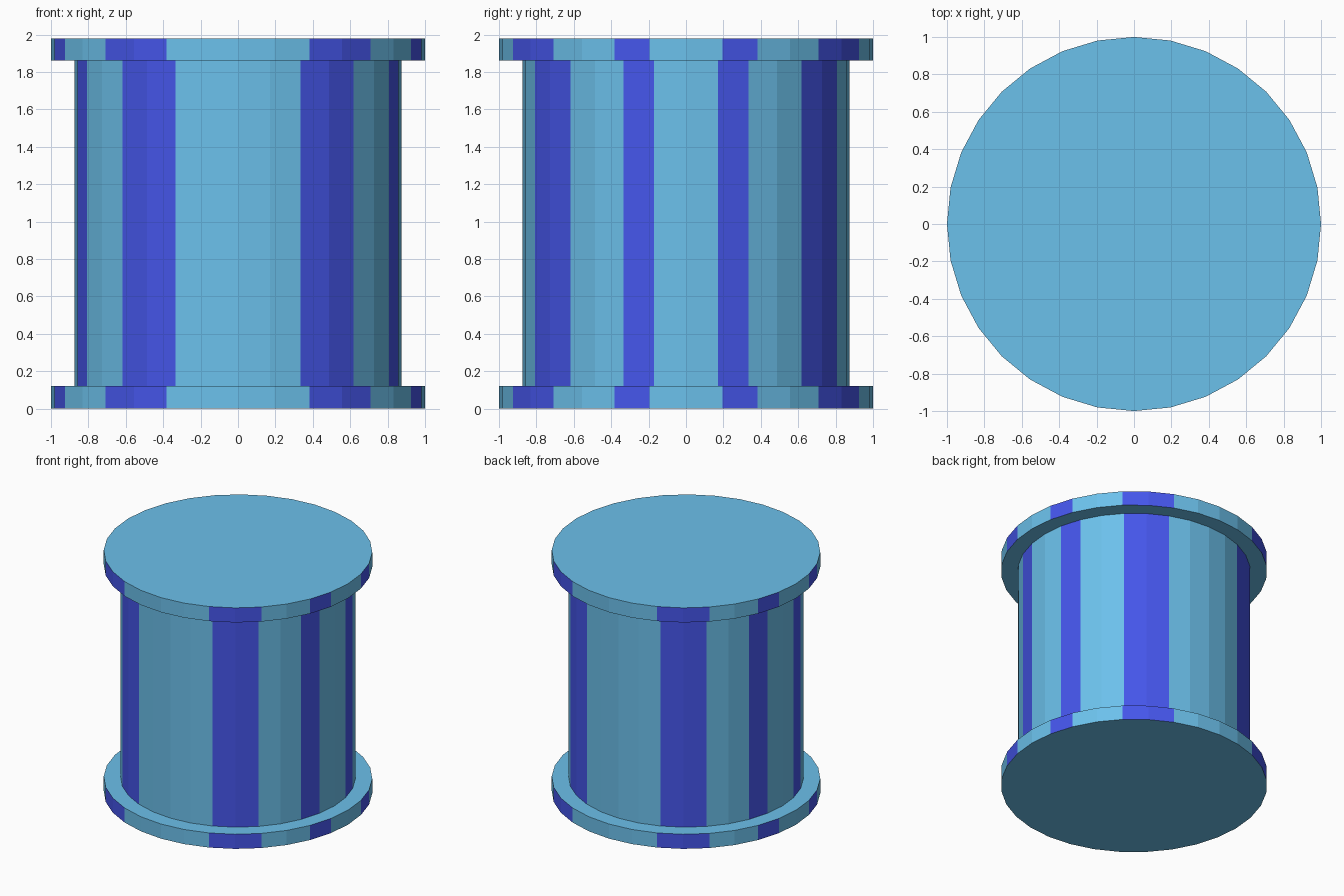
import bpy, bmesh, math

if "Cube" in bpy.data.objects:
    bpy.data.objects.remove(bpy.data.objects["Cube"])

SIDES = 32


def material(name, srgb):
    m = bpy.data.materials.new(name)
    m.diffuse_color = [c ** 2.2 for c in srgb] + [1.0]
    m.use_nodes = True
    m.node_tree.nodes["Principled BSDF"].inputs["Base Color"].default_value = m.diffuse_color
    return m


light = material("light_blue", (0.42, 0.75, 0.92))
dark = material("dark_blue", (0.28, 0.34, 0.92))


def striped_cylinder(name, radius, z0, z1, caps=True):
    bm = bmesh.new()
    bmesh.ops.create_cone(bm, cap_ends=caps, segments=SIDES,
                          radius1=radius, radius2=radius, depth=z1 - z0)
    bmesh.ops.translate(bm, verts=bm.verts, vec=(0, 0, (z0 + z1) / 2))
    bm.normal_update()
    # Stripe pattern, mirrored in every quadrant: face index away from the x axis
    for f in bm.faces:
        if abs(f.normal.z) < 0.5:
            c = f.calc_center_median()
            k = int(math.degrees(math.atan2(abs(c.y), abs(c.x))) / (360 / SIDES))
            f.material_index = 1 if k in (1, 4, 5) else 0
    me = bpy.data.meshes.new(name)
    bm.to_mesh(me)
    bm.free()
    me.materials.append(light)
    me.materials.append(dark)
    ob = bpy.data.objects.new(name, me)
    bpy.context.collection.objects.link(ob)
    return ob


# Bottom rim, drum wall (ends hidden by the rims) and top rim
striped_cylinder("bottom_rim", 1.0, 0.0, 0.12)
striped_cylinder("drum_body", 0.875, 0.12, 1.86, caps=False)
striped_cylinder("top_rim", 1.0, 1.86, 1.98)
